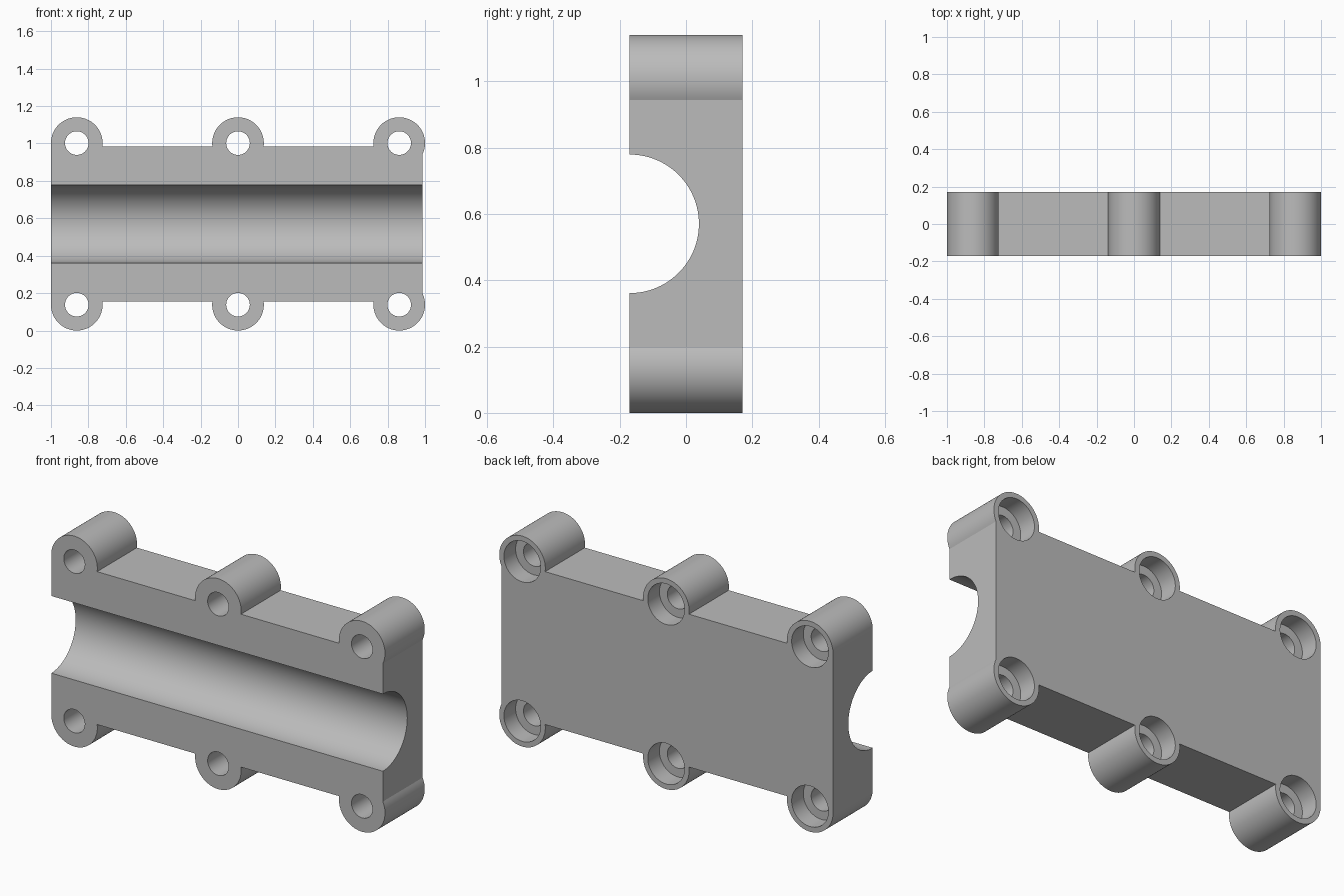
import bpy, bmesh
from math import pi, acos, asin, cos, sin, radians
from mathutils import Matrix

cube = bpy.data.objects.get("Cube")
if cube:
    bpy.data.objects.remove(cube, do_unlink=True)

HALF_DEPTH = 0.17
MID_Z = 0.57
LUG_R, LUG_X, LUG_DZ = 0.138, 0.862, 0.432
PLATE_DZ, PLATE_RIGHT = 0.414, 0.987
HOLE_R, BORE_R, BORE_DEPTH = 0.063, 0.11, 0.1
CHANNEL_R = 0.209


def new_object(name, bm):
    bmesh.ops.recalc_face_normals(bm, faces=bm.faces)
    mesh = bpy.data.meshes.new(name)
    bm.to_mesh(mesh)
    bm.free()
    obj = bpy.data.objects.new(name, mesh)
    bpy.context.collection.objects.link(obj)
    return obj


def arc(cx, start, end, steps=48):
    angles = [start + (end - start) * i / steps for i in range(steps + 1)]
    return [(cx + LUG_R * cos(a), LUG_DZ + LUG_R * sin(a)) for a in angles]


def add_rod(bm, radius, axis, location, length):
    spin = Matrix.Rotation(pi / 2, 4, axis)
    bmesh.ops.create_cone(bm, cap_ends=True, segments=96, radius1=radius, radius2=radius,
                          depth=length, matrix=Matrix.Translation(location) @ spin)


def cut(target, name, rods):
    bm = bmesh.new()
    for rod in rods:
        add_rod(bm, *rod)
    cutter = new_object(name, bm)
    cutter.hide_render = True
    mod = target.modifiers.new(name, 'BOOLEAN')
    mod.operation, mod.solver, mod.object = 'DIFFERENCE', 'EXACT', cutter
    bpy.context.view_layer.objects.active = target
    bpy.ops.object.modifier_apply(modifier=mod.name)
    bpy.data.objects.remove(cutter, do_unlink=True)


# Plate outline with three lugs along the top, mirrored to the bottom
dip = asin((PLATE_DZ - LUG_DZ) / LUG_R)
right_start = -acos((PLATE_RIGHT - LUG_X) / LUG_R)
top = (arc(LUG_X, right_start, pi - dip)
       + arc(0, dip, pi - dip)
       + arc(-LUG_X, dip, pi))
outline = top + [(x, -z) for x, z in reversed(top)]

bm = bmesh.new()
face = bm.faces.new([bm.verts.new((x, -HALF_DEPTH, MID_Z + z)) for x, z in outline])
result = bmesh.ops.extrude_face_region(bm, geom=[face])
moved = [v for v in result["geom"] if isinstance(v, bmesh.types.BMVert)]
bmesh.ops.translate(bm, verts=moved, vec=(0, 2 * HALF_DEPTH, 0))
block = new_object("clamp_block", bm)

# Half-round channel along the front
cut(block, "channel_cutter", [(CHANNEL_R, 'Y', (0, -HALF_DEPTH, MID_Z), 3)])

# Bolt holes, then wider counterbores from the back
spots = [(x, MID_Z + s * LUG_DZ) for x in (-LUG_X, 0, LUG_X) for s in (-1, 1)]
cut(block, "hole_cutter", [(HOLE_R, 'X', (x, 0, z), 1) for x, z in spots])
cut(block, "counterbore_cutter",
    [(BORE_R, 'X', (x, HALF_DEPTH, z), 2 * BORE_DEPTH) for x, z in spots])

# Plain grey finish
grey = bpy.data.materials.new("grey")
grey.use_nodes = True
colour = (0.5, 0.5, 0.5, 1)
grey.diffuse_color = colour
grey.node_tree.nodes["Principled BSDF"].inputs["Base Color"].default_value = colour
block.data.materials.clear()
block.data.materials.append(grey)

bpy.ops.object.select_all(action='DESELECT')
block.select_set(True)
bpy.context.view_layer.objects.active = block
bpy.ops.object.shade_smooth_by_angle(angle=radians(20))
